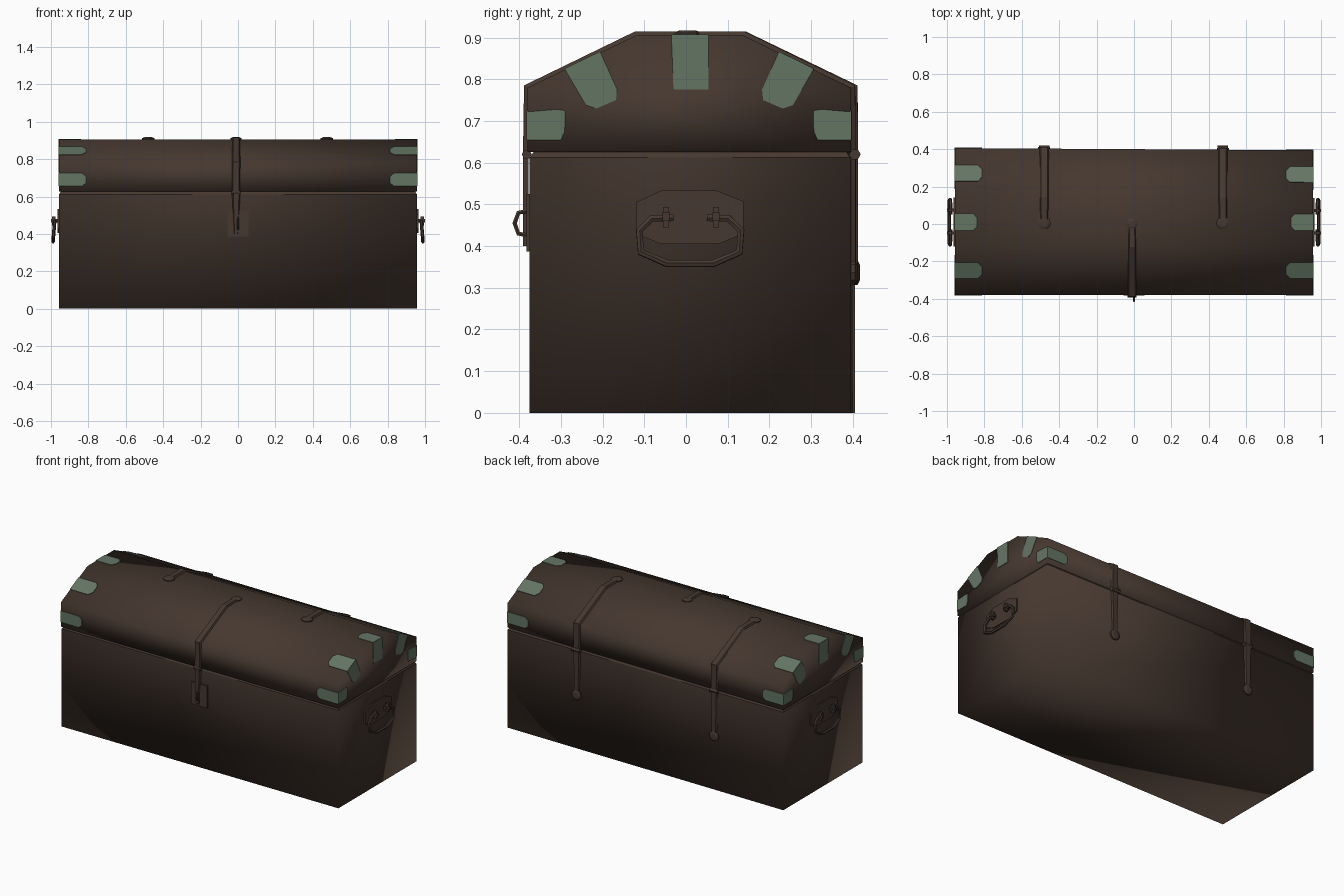
import bpy, bmesh, math
from mathutils import Vector

if "Cube" in bpy.data.objects:
    bpy.data.objects.remove(bpy.data.objects["Cube"])


def material(name, rgb):
    m = bpy.data.materials.new(name)
    m.diffuse_color = (*rgb, 1)
    m.use_nodes = True
    m.node_tree.nodes["Principled BSDF"].inputs["Base Color"].default_value = m.diffuse_color
    return m


BROWN = material("dark brown", (0.060, 0.039, 0.029))
GREEN = material("grey green", (0.127, 0.178, 0.127))
HX = 0.957                      # half length of the chest
mir = lambda y: 0.02 - y        # front/back mirror of the lid


def make(name, verts, faces, mat, smooth=False):
    # the back of the chest is very slightly skewed
    verts = [(x, y - 0.015 * x * y if y > 0 else y, z) for x, y, z in verts]
    me = bpy.data.meshes.new(name)
    me.from_pydata(verts, [], faces)
    bm = bmesh.new()
    bm.from_mesh(me)
    bmesh.ops.recalc_face_normals(bm, faces=bm.faces)
    for f in bm.faces:
        f.smooth = smooth
    bm.to_mesh(me)
    bm.free()
    me.materials.append(mat)
    ob = bpy.data.objects.new(name, me)
    bpy.context.collection.objects.link(ob)
    return ob


def loft(name, rings, mat, smooth=False, cap_end=True):
    n = len(rings[0])
    faces = [tuple(range(n))]
    for r in range(len(rings) - 1):
        a, b = r * n, (r + 1) * n
        faces += [(a + i, a + (i + 1) % n, b + (i + 1) % n, b + i) for i in range(n)]
    if cap_end:
        faces.append(tuple(range((len(rings) - 1) * n, len(rings) * n)))
    return make(name, [v for r in rings for v in r], faces, mat, smooth)


def prism(name, pts, vec, mat):
    vec = Vector(vec)
    return loft(name, [pts, [tuple(Vector(p) + vec) for p in pts]], mat)


def tube(name, pts, radius):
    cu = bpy.data.curves.new(name, 'CURVE')
    cu.dimensions = '3D'
    cu.bevel_depth = radius
    cu.bevel_resolution = 1
    cu.use_fill_caps = True
    sp = cu.splines.new('POLY')
    sp.points.add(len(pts) - 1)
    for p, c in zip(sp.points, pts):
        p.co = (*c, 1)
    cu.materials.append(BROWN)
    ob = bpy.data.objects.new(name, cu)
    bpy.context.collection.objects.link(ob)
    bpy.ops.object.select_all(action='DESELECT')
    ob.select_set(True)
    bpy.context.view_layer.objects.active = ob
    bpy.ops.object.convert(target='MESH')
    bpy.ops.object.shade_smooth_by_angle(angle=math.radians(50))


def box(name, lo, hi):
    (a, b, c), (d, e, f) = lo, hi
    prism(name, [(a, b, c), (d, b, c), (d, e, c), (a, e, c)], (0, 0, f - c), BROWN)


def disc(name, c, axis, rad, depth):
    # low dome-like stud lying on a face with the given normal
    ax = Vector(axis).normalized()
    u = Vector((1, 0, 0)) if abs(ax.x) < 0.5 else Vector((0, 1, 0))
    v = ax.cross(u)
    ring = lambda r, h: [tuple(Vector(c) + ax * h + (u * math.cos(t) + v * math.sin(t)) * r)
                         for t in [i * math.tau / 10 for i in range(10)]]
    loft(name, [ring(rad, -0.003), ring(rad, depth * .5), ring(rad * .6, depth)], BROWN)


# chest body, open on top with a small chamfered rim
def rect(d, z):
    return [(-HX + d, -.375 + d, z), (HX - d, -.375 + d, z),
            (HX - d, .40 - d, z), (-HX + d, .40 - d, z)]


loft("chest_body", [rect(0, 0), rect(0, .612)], BROWN, True, False)
loft("chest_rim", [rect(0, .611), rect(.01, .627)], BROWN)

# faceted lid
profile = [(-.38, .626), (-.38, .78), (-.12, .905), (.14, .905), (.40, .78), (.40, .626)]
loft("lid", [[(s * HX, y, z) for y, z in profile] for s in (-1, 1)], BROWN, True)

# green corner patches: end plates, and their folds over the lid surface
end_low = [(-.38, .655), (-.30, .655), (-.291, .675), (-.29, .725), (-.31, .728), (-.38, .722)]
end_mid = [(-.29, .823), (-.205, .864), (-.165, .775), (-.168, .75), (-.215, .73), (-.24, .738)]
end_top = [(-.035, .905), (.055, .905), (.055, .775), (-.03, .775)]
folds = [((-.38, .655), (-.38, .725), .145), ((-.29, .823), (-.205, .864), .145),
         ((-.035, .905), (.055, .905), .12)]


def fold_patch(s, a, b, length):
    d = Vector((b[0] - a[0], b[1] - a[1]))
    n = Vector((-d.y, d.x)).normalized()
    if n.y < 0 or (abs(n.y) < .01 and n.x * a[0] < 0):
        n = -n
    shape = [(0, 0), (length - .02, 0), (length, .25), (length, .75), (length - .02, 1), (0, 1)]
    pts = []
    for l, t in shape:
        p = Vector(a) + d * t - n * .001
        pts.append((s * (HX + .002 - l), p.x, p.y))
    prism("fold_patch", pts, (0, n.x * .004, n.y * .004), GREEN)


for s in (-1, 1):
    ends = [end_low, end_mid, end_top] + [[(mir(y), z) for y, z in e] for e in (end_low, end_mid)]
    for e in ends:
        prism("end_patch", [(s * (HX - .001), y, z) for y, z in e], (s * .004, 0, 0), GREEN)
    for a, b, l in folds:
        fold_patch(s, a, b, l)
    for a, b, l in folds[:2]:
        fold_patch(s, (mir(a[0]), a[1]), (mir(b[0]), b[1]), l)


# metal straps following the lid and body
def strap(name, x, path, side):
    rings = []
    P = [Vector(p[:2]) for p in path]
    for i, p in enumerate(P):
        a = (p - P[i - 1]).normalized() if i else (P[1] - p).normalized()
        b = (P[i + 1] - p).normalized() if i < len(P) - 1 else a
        n = (Vector((-a.y, a.x)) + Vector((-b.y, b.x))).normalized() * side
        w = path[i][2]
        lo, hi = p - n * .003, p + n * .010
        rings.append([(x - w, *lo), (x - w * .7, *hi), (x + w * .7, *hi), (x + w, *lo)])
    loft(name, rings, BROWN)


for x in (-.48, .475):
    strap("back_strap", x, [(0, .905, .022), (.14, .905, .024), (.40, .78, .026),
                            (.40, .62, .026), (.40, .335, .018)], 1)
    disc("strap_end", (x, .005, .905), (0, 0, 1), .034, .012)
    disc("strap_end", (x, .402, .337), (0, 1, 0), .032, .012)
    tube("hinge_pin", [(x - .028, .405, .62), (x + .028, .405, .62)], .014)

strap("front_strap", -.01, [(0, .905, .018), (-.12, .905, .022), (-.38, .78, .024),
                            (-.381, .62, .022), (-.381, .40, .012)], -1)
disc("strap_end", (-.01, 0, .905), (0, 0, 1), .03, .012)
tube("hinge_pin", [(-.034, -.382, .62), (.014, -.382, .62)], .012)

# latch plate and staple
box("latch_plate", (-.057, -.383, .387), (.055, -.373, .525))
tube("latch_staple", [(0, -.376, .485), (0, -.402, .480), (0, -.411, .455),
                      (0, -.402, .430), (0, -.376, .425)], .006)

# end handles: backing plate, staples and drop ring
plate = [(-.12, .505), (-.06, .533), (.075, .533), (.14, .507),
         (.14, .43), (.08, .405), (-.06, .405), (-.12, .43)]
half = [(-.03, .468), (-.082, .466), (-.112, .437), (-.108, .385), (-.045, .358)]
grip = half + [(mir(y), z) for y, z in reversed(half)]
for s in (-1, 1):
    prism("handle_plate", [(s * (HX - .002), y, z) for y, z in plate], (s * .009, 0, 0), BROWN)
    for y in (-.048, .073):
        x0, x1 = sorted((s * .955, s * 1.0))
        box("handle_staple", (x0, y - .008, .46), (x1, y + .008, .48))
        x0, x1 = sorted((s * .975, s * .995))
        box("handle_stop", (x0, y - .007, .445), (x1, y + .007, .494))
    tube("handle_grip", [(s * (.980 + (.47 - z) * .08), y, z) for y, z in grip], .0095)
